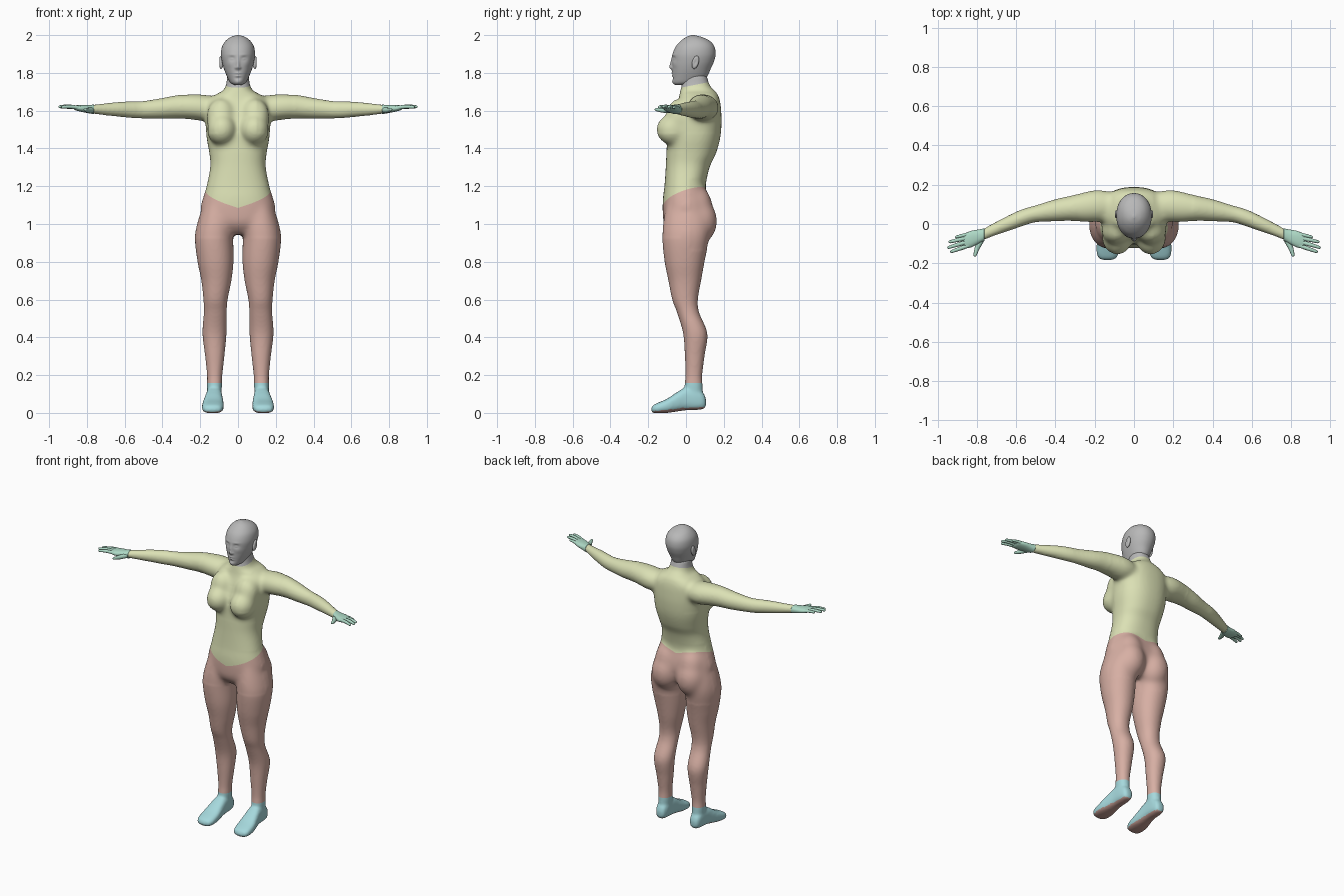
import bpy, bmesh, math
from mathutils import Vector, Matrix

if "Cube" in bpy.data.objects:
    bpy.data.objects.remove(bpy.data.objects["Cube"])


def material(name, rgb):
    m = bpy.data.materials.new(name)
    m.diffuse_color = (*rgb, 1)
    m.use_nodes = True
    m.node_tree.nodes["Principled BSDF"].inputs["Base Color"].default_value = m.diffuse_color
    return m


GREY = material("head grey", (.48, .48, .48))
TOP = material("top pale green", (.71, .75, .46))
LEGS = material("leg pink", (.68, .43, .37))
FEET = material("foot cyan", (.38, .69, .72))
HANDS = material("hand mint", (.42, .69, .56))
SOLE = material("sole brown", (.50, .30, .26))
SKIN = (TOP, GREY, LEGS, FEET, SOLE)


def spline(rows, k):
    """Catmull-Rom through rows of numbers, k steps per span."""
    out = []
    for i in range(len(rows) - 1):
        p0, p1, p2, p3 = (rows[max(i - 1, 0)], rows[i], rows[i + 1],
                          rows[min(i + 2, len(rows) - 1)])
        for s in range(k):
            t = s / k
            out.append([.5 * (2 * b + (c - a) * t + (2 * a - 5 * b + 4 * c - d) * t * t
                              + (3 * b - a - 3 * c + d) * t ** 3)
                        for a, b, c, d in zip(p0, p1, p2, p3)])
    return out + [list(rows[-1])]


def loft(bm, axis, rows, sides=(1,), p=2.3, segs=48, k=6):
    """Closed skin along an axis; row = (position, min a, max a, min b, max b)."""
    for side in sides:
        rings = []
        for t, a0, a1, b0, b1 in spline(rows, k):
            ring = []
            for j in range(segs):
                w = 2 * math.pi * j / segs
                c, s = math.cos(w), math.sin(w)
                a = (a0 + a1) / 2 + (a1 - a0) / 2 * math.copysign(abs(c) ** (2 / p), c)
                b = (b0 + b1) / 2 + (b1 - b0) / 2 * math.copysign(abs(s) ** (2 / p), s)
                co = {'z': (a, b, t), 'x': (t, a, b), 'y': (a, t, b)}[axis]
                ring.append(bm.verts.new((co[0] * side, co[1], co[2])))
            rings.append(ring)
        skin(bm, rings)


def skin(bm, rings):
    n = len(rings[0])
    for r0, r1 in zip(rings, rings[1:]):
        for j in range(n):
            bm.faces.new((r0[j - 1], r0[j], r1[j], r1[j - 1]))
    bm.faces.new(rings[0])
    bm.faces.new(rings[-1])


def ball(bm, centre, radii):
    return bmesh.ops.create_uvsphere(
        bm, u_segments=32, v_segments=20, radius=1,
        matrix=Matrix.Translation(centre) @ Matrix.Diagonal((*radii, 1)))['verts']


def finish(bm, name, mats):
    bmesh.ops.recalc_face_normals(bm, faces=bm.faces[:])
    for f in bm.faces:
        f.smooth = True
    me = bpy.data.meshes.new(name)
    for m in mats:
        me.materials.append(m)
    bm.to_mesh(me)
    bm.free()
    ob = bpy.data.objects.new(name, me)
    bpy.context.collection.objects.link(ob)
    return ob


BOTH = (1, -1)
bm = bmesh.new()
# torso and neck: z, half width, front y, back y
torso = [(.945, .07, -.07, .07), (1.0, .18, -.115, .115), (1.08, .197, -.124, .13),
         (1.15, .181, -.121, .116), (1.2, .166, -.114, .104), (1.3, .147, -.107, .125),
         (1.37, .151, -.104, .157), (1.45, .165, -.1, .18), (1.53, .172, -.088, .188),
         (1.6, .175, -.064, .186), (1.65, .165, -.044, .18), (1.685, .12, -.034, .168),
         (1.705, .082, -.03, .152), (1.735, .064, -.023, .126), (1.79, .056, -.012, .108)]
loft(bm, 'z', [(z, -w, w, f, b) for z, w, f, b in torso])
# legs
loft(bm, 'z', [(1.1, .03, .185, -.105, .11), (1.0, .02, .216, -.122, .13),
               (.92, .025, .228, -.125, .122), (.8, .024, .214, -.113, .098),
               (.7, .035, .194, -.093, .08), (.6, .055, .183, -.073, .063),
               (.53, .06, .181, -.047, .07), (.42, .061, .188, -.015, .113),
               (.3, .072, .174, -.006, .098), (.2, .083, .164, -.003, .086),
               (.14, .085, .164, -.008, .088), (.06, .09, .16, -.005, .09)], BOTH, 2.1)
# feet
loft(bm, 'y', [(.106, .11, .14, .04, .07), (.095, .095, .156, .022, .1),
               (.06, .086, .165, .016, .13), (.0, .083, .17, .014, .135),
               (-.05, .079, .18, .007, .108), (-.1, .075, .19, 0, .075),
               (-.15, .079, .19, -.002, .053), (-.175, .092, .178, 0, .04),
               (-.184, .115, .155, .008, .025)], BOTH, 2.7)
# arms
arm = [(.1, .09, 1.61, .07, .06), (.18, .092, 1.615, .082, .07), (.25, .086, 1.62, .077, .067),
       (.32, .08, 1.62, .064, .062), (.4, .07, 1.612, .056, .055), (.5, .052, 1.605, .043, .046),
       (.56, .035, 1.605, .043, .044), (.62, .012, 1.607, .041, .04),
       (.7, -.022, 1.607, .034, .032), (.79, -.064, 1.608, .027, .0205)]
loft(bm, 'x', [(x, y - ry, y + ry, z - rz, z + rz) for x, y, z, ry, rz in arm], BOTH, 2)
# bust and buttocks
for s in BOTH:
    ball(bm, (s * .087, -.07, 1.5), (.079, .088, .083))
    ball(bm, (s * .09, -.035, 1.57), (.078, .07, .095))
    ball(bm, (s * .092, .07, 1.015), (.094, .096, .12))
    ball(bm, (s * .085, .05, 1.08), (.09, .092, .13))
body = finish(bm, "body", SKIN)

# fuse the body into one smooth skin
rem = body.modifiers.new("fuse", 'REMESH')
rem.mode = 'VOXEL'
rem.voxel_size = .008
soft = body.modifiers.new("soften", 'SMOOTH')
soft.factor = .5
soft.iterations = 7
fused = bpy.data.meshes.new_from_object(
    body.evaluated_get(bpy.context.evaluated_depsgraph_get()))
body.modifiers.clear()
body.data = fused
bm = bmesh.new()
bm.from_mesh(fused)


def blend(times, keep):
    verts = [v for v in bm.verts if keep(v.co)]
    for _ in range(times):
        bmesh.ops.smooth_vert(bm, verts=verts, factor=.5, use_axis_x=True, use_axis_y=True, use_axis_z=True)


# blend bust, buttocks and shoulders into the body
blend(22, lambda c: c.y < 0 and 1.38 < c.z < 1.68 and abs(c.x) < .2)
blend(30, lambda c: c.y > .02 and .86 < c.z < 1.24)
blend(16, lambda c: .1 < abs(c.x) < .3 and 1.48 < c.z < 1.75)
blend(20, lambda c: c.y < -.02 and .93 < c.z < 1.2)


def cut(co, no, keep):
    faces = [f for f in bm.faces if keep(f.calc_center_median())]
    geom = faces + list({e for f in faces for e in f.edges}) + list({v for f in faces for v in f.verts})
    bmesh.ops.bisect_plane(bm, geom=geom, dist=1e-5, plane_co=co, plane_no=Vector(no).normalized())


# colour borders at neck, hips and ankles
cut((0, .04, 1.735), (0, -.2, 1), lambda c: c.z > 1.7)
for s in BOTH:
    cut((0, 0, 1.13), (-.3 * s, -.36, 1), lambda c: 1 < c.z < 1.3 and c.x * s > -.005)
cut((0, 0, .157), (0, 0, 1), lambda c: c.z < .2)
bm.normal_update()
for f in bm.faces:
    c = f.calc_center_median()
    f.smooth = True
    f.material_index = 0
    if c.z > 1.735 + .2 * (c.y - .04):
        f.material_index = 1
    elif c.z < .157:
        f.material_index = 4 if f.normal.z < -.6 and c.z < .05 else 3
    elif c.z < 1.13 + .3 * abs(c.x) + .36 * c.y:
        f.material_index = 2
fused.materials.clear()
for m in SKIN:
    fused.materials.append(m)
bm.to_mesh(fused)
bm.free()

# head: z, half width, front y, back y
bm = bmesh.new()
head = [(1.737, .022, -.058, .02), (1.75, .042, -.068, .085), (1.78, .058, -.071, .112),
        (1.82, .074, -.073, .13), (1.86, .085, -.074, .148), (1.9, .09, -.071, .157),
        (1.94, .084, -.054, .15), (1.97, .065, -.027, .125), (1.99, .038, .002, .083),
        (2.0, .006, .03, .044)]
loft(bm, 'z', [(z, -w, w, f, b) for z, w, f, b in head], p=2.1, segs=144, k=12)
# face relief: x, z, spread x, spread z, push in y
relief = [(0, 1.85, .009, .026, -.008), (0, 1.831, .010, .013, -.010), (.011, 1.827, .007, .007, -.005),
          (.032, 1.876, .016, .012, .007), (.032, 1.874, .010, .006, -.004),
          (.032, 1.896, .020, .007, -.002), (0, 1.798, .016, .006, -.004),
          (0, 1.784, .014, .005, -.004), (0, 1.791, .018, .002, .003),
          (0, 1.771, .016, .007, .003), (0, 1.752, .016, .012, -.004), (.045, 1.845, .016, .016, -.002)]
for v in bm.verts:
    if v.co.y < 0:
        x, z = abs(v.co.x), v.co.z
        push = sum(d * math.exp(-((x - a) / sa) ** 2 - ((z - b) / sb) ** 2)
                   for a, b, sa, sb, d in relief)
        v.co.y += push * min(1, -v.co.y / .03)
finish(bm, "head", [GREY])

# ears with a hollow on the outer side
bm = bmesh.new()
for s in BOTH:
    for v in ball(bm, (s * .089, .05, 1.856), (.012, .018, .035)):
        r = math.hypot((v.co.y - .05) / .018, (v.co.z - 1.856) / .035)
        if v.co.x * s > .089 and r < .7:
            v.co.x -= s * .006 * (1 - r / .7)
        v.co.y += .2 * (v.co.z - 1.856)
finish(bm, "ears", [GREY])

# hands: palm, then finger = points (x, y, z, radius)
bm = bmesh.new()
palm = [(.762, -.053, 1.607, .031, .0255), (.79, -.064, 1.608, .036, .022),
        (.83, -.077, 1.612, .042, .018), (.86, -.086, 1.615, .036, .013), (.87, -.088, 1.616, .026, .008)]
loft(bm, 'x', [(x, y - ry, y + ry, z - rz, z + rz) for x, y, z, ry, rz in palm], BOTH, 2.3, 32)
fingers = [((.835, -.05, 1.613, .010), (.87, -.058, 1.618, .009), (.905, -.066, 1.617, .007)),
           ((.845, -.071, 1.615, .011), (.895, -.081, 1.622, .010), (.938, -.091, 1.62, .0075)),
           ((.845, -.091, 1.615, .011), (.9, -.106, 1.623, .010), (.945, -.120, 1.621, .0075)),
           ((.835, -.107, 1.614, .011), (.888, -.126, 1.621, .010), (.930, -.141, 1.619, .0075)),
           ((.775, -.078, 1.603, .015), (.797, -.12, 1.602, .013), (.81, -.16, 1.606, .008))]
for s in BOTH:
    for pts in fingers:
        path = spline(pts, 5)
        d = (Vector(pts[2][:3]) - Vector(pts[0][:3])).normalized()
        u = d.cross(Vector((0, 0, 1))).normalized()
        w = u.cross(d)
        tip = path[-1]
        path.append([*(Vector(tip[:3]) + d * .005), tip[3] * .55])   # rounded tip
        rings = []
        for x, y, z, r in path:
            ring = []
            for j in range(12):
                a = math.tau * j / 12
                co = Vector((x, y, z)) + r * (math.cos(a) * u + math.sin(a) * w)
                ring.append(bm.verts.new((co.x * s, co.y, co.z)))
            rings.append(ring)
        skin(bm, rings)
finish(bm, "hands", [HANDS])
